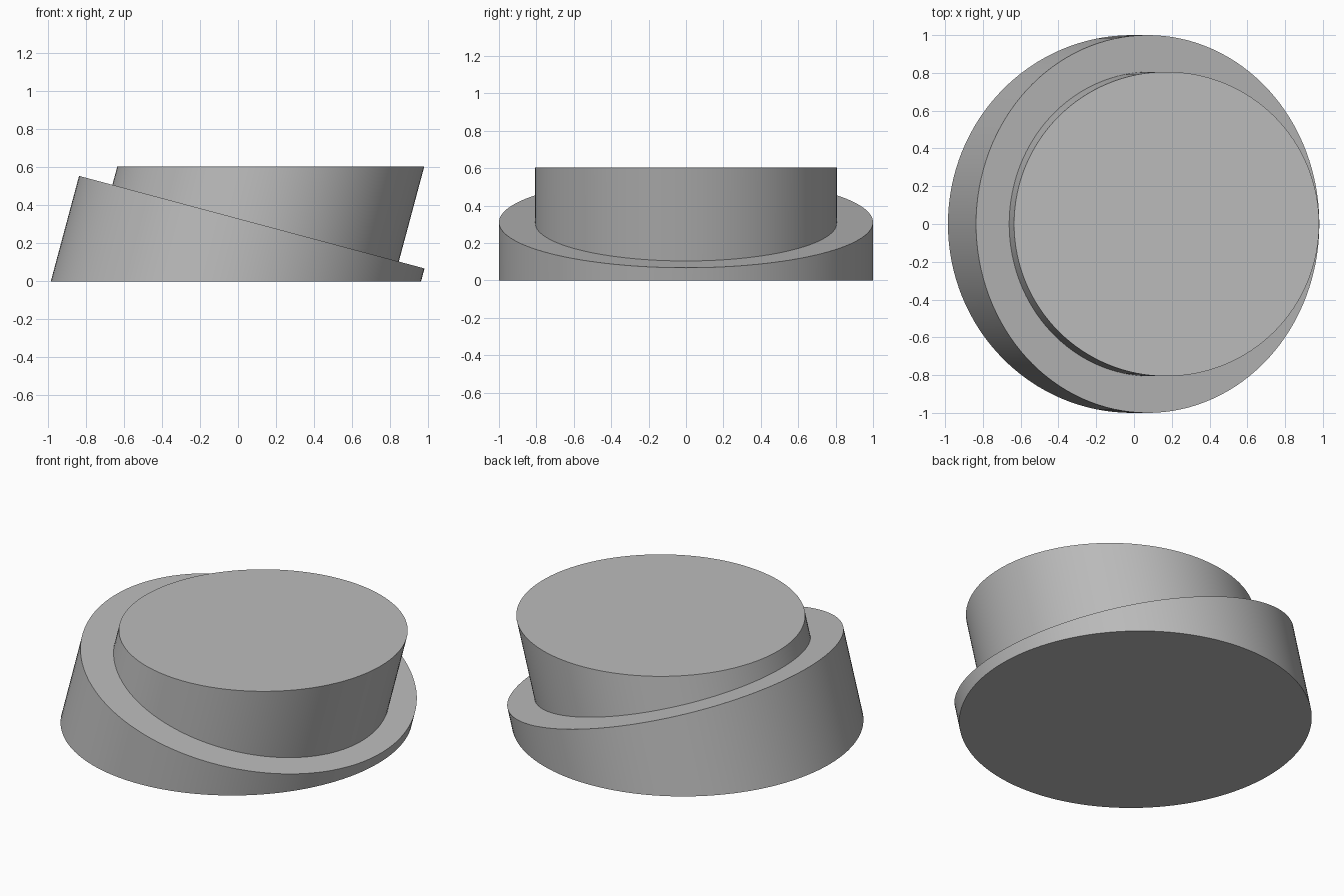
import bpy, bmesh, math

SEGMENTS = 128
LEAN = math.tan(math.radians(15))      # sideways shift per unit of height
TOP = 0.605

if "Cube" in bpy.data.objects:
    bpy.data.objects.remove(bpy.data.objects["Cube"], do_unlink=True)

grey = bpy.data.materials.new("mid grey")
grey.use_nodes = True
colour = (0.5, 0.5, 0.5, 1)
grey.diffuse_color = colour
grey.node_tree.nodes["Principled BSDF"].inputs["Base Color"].default_value = colour


def ledge(x):
    """Height where a leaning line from (x, 0) meets the sloping ledge."""
    return (0.331 - LEAN * x) / (1 + LEAN * LEAN)


def ring(bm, centre, rx, ry, height):
    """Ellipse on the ground, carried up along the leaning axis."""
    verts = []
    for i in range(SEGMENTS):
        a = math.tau * i / SEGMENTS
        x, y = centre + rx * math.cos(a), ry * math.sin(a)
        z = height(x)
        verts.append(bm.verts.new((x + LEAN * z, y, z)))
    return verts


# Leaning wedge base, sloping ledge and level-topped plug as one closed skin
bm = bmesh.new()
outer = (-0.011, 0.974, 1.0)
inner = (0.0105, 0.8075, 0.806)
rings = [ring(bm, *outer, lambda x: 0), ring(bm, *outer, ledge),
         ring(bm, *inner, ledge), ring(bm, *inner, lambda x: TOP)]
for low, high in zip(rings, rings[1:]):
    for i in range(SEGMENTS):
        j = (i + 1) % SEGMENTS
        bm.faces.new((low[i], low[j], high[j], high[i]))
bm.faces.new(rings[0][::-1])
bm.faces.new(rings[-1])

mesh = bpy.data.meshes.new("leaning_stepped_plug")
bm.to_mesh(mesh)
bm.free()
mesh.materials.append(grey)
plug = bpy.data.objects.new("leaning_stepped_plug", mesh)
bpy.context.collection.objects.link(plug)
bpy.context.view_layer.objects.active = plug
plug.select_set(True)
bpy.ops.object.shade_smooth_by_angle(angle=math.radians(30))
